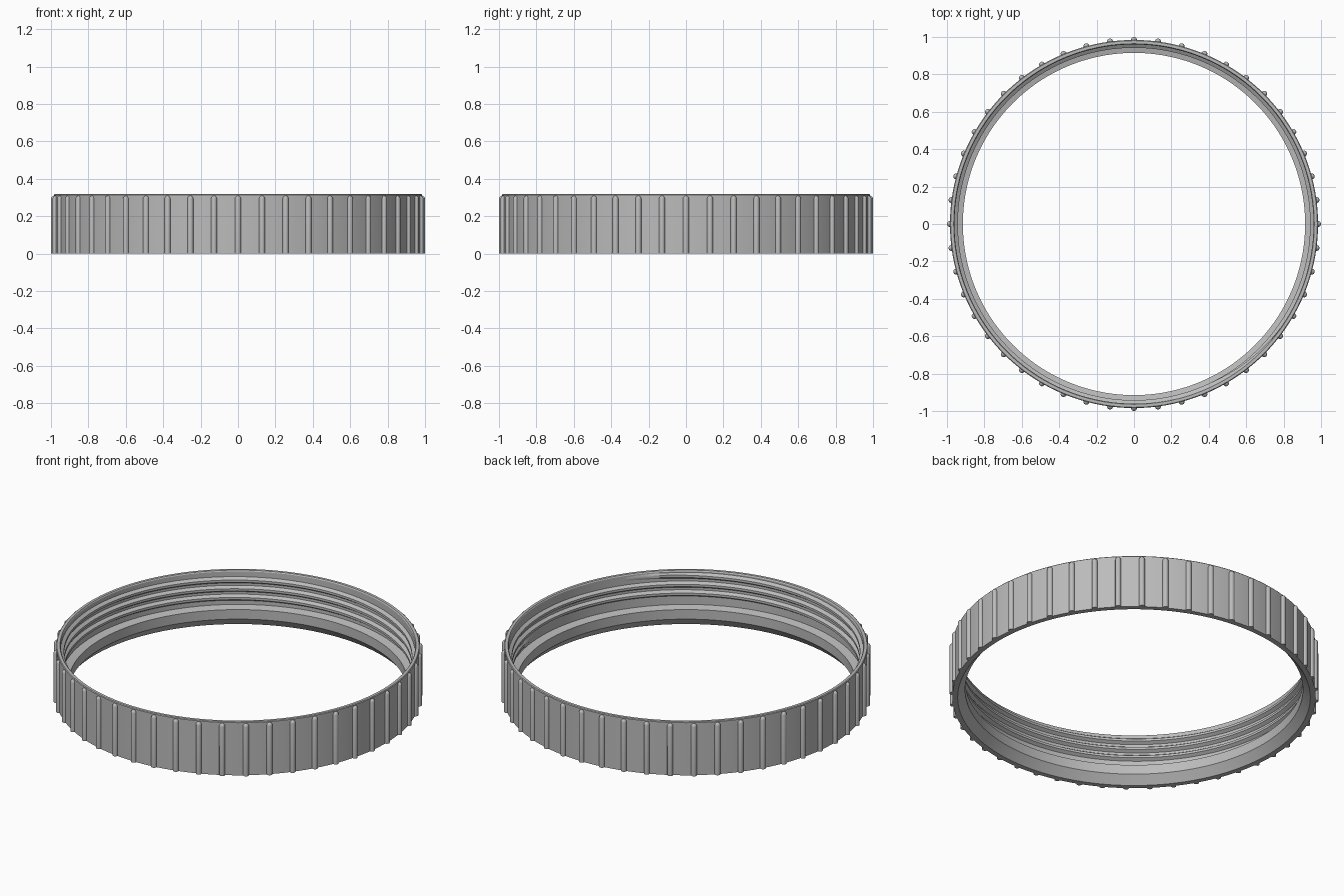
import bpy, bmesh, math

# Remove the default cube only
cube = bpy.data.objects.get("Cube")
if cube:
    bpy.data.objects.remove(cube, do_unlink=True)

# Single grey material
grey = bpy.data.materials.new("light_grey")
grey.use_nodes = True
colour = (0.5, 0.5, 0.5, 1)
grey.diffuse_color = colour
grey.node_tree.nodes["Principled BSDF"].inputs["Base Color"].default_value = colour

HEIGHT = 0.318
OUTER = 0.984
WALL = 0.96      # inner wall behind the thread
SEGMENTS = 144
RIBS = 48


def finish(name, bm, angle=30):
    """Turn a bmesh into a named, shaded object."""
    bmesh.ops.recalc_face_normals(bm, faces=bm.faces)
    mesh = bpy.data.meshes.new(name)
    bm.to_mesh(mesh)
    bm.free()
    obj = bpy.data.objects.new(name, mesh)
    bpy.context.collection.objects.link(obj)
    mesh.materials.append(grey)
    bpy.ops.object.select_all(action='DESELECT')
    obj.select_set(True)
    bpy.context.view_layer.objects.active = obj
    bpy.ops.object.shade_smooth_by_angle(angle=math.radians(angle))
    return obj


def bridge(bm, a, b):
    """Join two matching closed rings of vertices."""
    n = len(a)
    for i in range(n):
        j = (i + 1) % n
        bm.faces.new((a[i], a[j], b[j], b[i]))


def lathe(name, profile):
    """Revolve a closed (radius, z) profile about z."""
    bm = bmesh.new()
    rings = []
    for s in range(SEGMENTS):
        t = math.tau * s / SEGMENTS
        rings.append([bm.verts.new((r * math.cos(t), r * math.sin(t), z))
                      for r, z in profile])
    for s in range(SEGMENTS):
        bridge(bm, rings[s], rings[(s + 1) % SEGMENTS])
    return finish(name, bm)


def helix(name, z0, pitch, turns, depth):
    """Trapezoid ridge wound up the inner wall, tapering out at both ends."""
    bm = bmesh.new()
    steps = round(turns * SEGMENTS)
    fade = SEGMENTS / 12
    rings = []
    for s in range(steps + 1):
        t = math.tau * s / SEGMENTS
        z = z0 + pitch * s / SEGMENTS
        k = min(1, s / fade, (steps - s) / fade)
        crest = WALL - depth * max(k, 0.02)
        section = [(WALL + 0.003, -0.4), (crest, -0.13),
                   (crest, 0.13), (WALL + 0.003, 0.4)]
        rings.append([bm.verts.new((r * math.cos(t), r * math.sin(t), z + h * pitch))
                      for r, h in section])
    for a, b in zip(rings, rings[1:]):
        bridge(bm, a, b)
    bm.faces.new(rings[0])
    bm.faces.new(rings[-1])
    return finish(name, bm)


# Ring body: chamfered bottom lip, inner flange with ledge, thin threaded wall
lathe("ring_body", [
    (OUTER, 0), (OUTER, HEIGHT - 0.004), (OUTER - 0.004, HEIGHT),
    (WALL + 0.004, HEIGHT), (WALL, HEIGHT - 0.006),
    (WALL, 0.115), (0.915, 0.105), (0.915, 0.048), (0.955, 0)])

# Internal screw thread
helix("inner_thread", 0.14, 0.052, 2.9, 0.018)

# Grip ribs: half-buried rods with domed tops
bm = bmesh.new()
RIB = 0.016
SIDES = 12
for i in range(RIBS):
    t = math.tau * i / RIBS
    cx, cy = OUTER * math.cos(t), OUTER * math.sin(t)
    top = HEIGHT - 0.008 - RIB
    rings = []
    for z, r in [(0, RIB), (top, RIB), (top + RIB * 0.5, RIB * 0.87),
                 (top + RIB * 0.87, RIB * 0.5), (top + RIB, RIB * 0.1)]:
        rings.append([bm.verts.new((cx + r * math.cos(t + math.tau * k / SIDES),
                                    cy + r * math.sin(t + math.tau * k / SIDES), z))
                      for k in range(SIDES)])
    for a, b in zip(rings, rings[1:]):
        bridge(bm, a, b)
    bm.faces.new(rings[0])
    bm.faces.new(rings[-1])
finish("grip_ribs", bm, 40)
